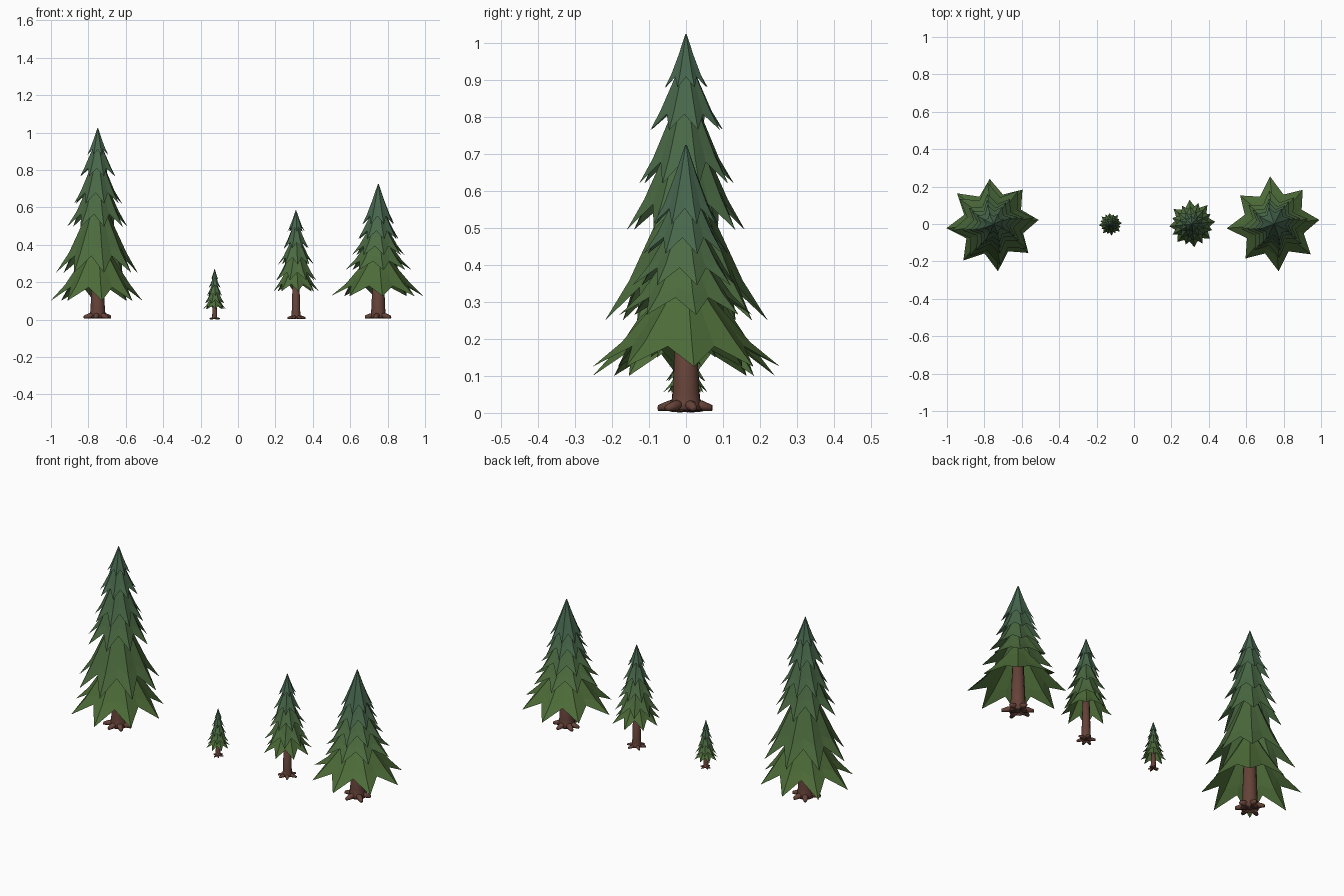
import bpy, math, random
from mathutils import Vector

if "Cube" in bpy.data.objects:
    bpy.data.objects.remove(bpy.data.objects["Cube"])

random.seed(4)


def material(name, rgb):
    m = bpy.data.materials.new(name)
    m.diffuse_color = (*rgb, 1)
    m.use_nodes = True
    m.node_tree.nodes["Principled BSDF"].inputs["Base Color"].default_value = m.diffuse_color
    return m


BARK = material("bark", (0.13, 0.055, 0.04))
LOW, HIGH = (0.075, 0.15, 0.04), (0.06, 0.13, 0.075)
GREENS = [material(f"needles_{i}", [a + (b - a) * i / 5 for a, b in zip(LOW, HIGH)])
          for i in range(6)]


def make_object(name, verts, faces, mat, smooth=False):
    me = bpy.data.meshes.new(name)
    me.from_pydata(verts, [], faces)
    me.materials.append(mat)
    for p in me.polygons:
        p.use_smooth = smooth
    ob = bpy.data.objects.new(name, me)
    bpy.context.collection.objects.link(ob)
    return ob


def bridge(rings, n):
    """Side quads joining consecutive rings of n vertices."""
    return [(k * n + i, k * n + (i + 1) % n, (k + 1) * n + (i + 1) % n, (k + 1) * n + i)
            for k in range(rings - 1) for i in range(n)]


# One drooping skirt of branches: an open star-edged cone, ridged along each point
def skirt(name, x, tip_r, tip_z, top_z, points, phase, mat):
    n = points * 2
    h = top_z - tip_z
    # (radius, height) for point ridges and for valleys, bottom to top
    ridge = [(1.0, 0.0), (0.70, 0.24), (0.36, 0.60), (0.025, 1.0)]
    valley = [(0.66, 0.20), (0.56, 0.32), (0.31, 0.62), (0.025, 1.0)]
    jitter = [random.uniform(-0.05, 0.03) for _ in range(points)]
    verts = []
    for k in range(4):
        for i in range(n):
            r, z = (valley if i % 2 else ridge)[k]
            if k == 0 and i % 2 == 0:
                r += jitter[i // 2]
            a = phase + math.tau * i / n
            verts.append((x + r * tip_r * math.cos(a), r * tip_r * math.sin(a), tip_z + z * h))
    faces = bridge(4, n) + [tuple(range(3 * n, 4 * n))]
    make_object(name, verts, faces, mat)


# Tube with elliptical sections through (centre, width, height) stations
def tube(name, stations, side, up, n, mat):
    verts = []
    for c, w, h in stations:
        for i in range(n):
            a = math.tau * i / n
            verts.append(c + side * (w * math.cos(a)) + up * (h * math.sin(a)))
    m = len(stations)
    faces = bridge(m, n) + [tuple(reversed(range(n))), tuple(range((m - 1) * n, m * n))]
    return make_object(name, verts, faces, mat, True)


def tree(label, x, tiers, points, phase, twist, trunk_r, trunk_top, root_r):
    # Trunk
    r = trunk_r
    stations = [(Vector((x, 0, z)), w, w) for z, w in
                ((0.008, r * 1.25), (r * 0.7, r * 1.1), (r * 1.6, r), (trunk_top, r * 0.6))]
    tube(label + "_trunk", stations, Vector((1, 0, 0)), Vector((0, 1, 0)), 10, BARK)
    # Roots
    for i in range(6):
        a = math.tau * i / 6 + 0.25 + random.uniform(-0.2, 0.2)
        d = Vector((math.cos(a), math.sin(a), 0))
        side = Vector((0, 0, 1)).cross(d)
        L = root_r * random.uniform(0.85, 1.0)
        base = Vector((x, 0, 0))
        st = [(base + d * L * t + Vector((0, 0, r * z)), r * w, r * h)
              for t, z, w, h in ((0.2, 0.6, 0.5, 0.45), (0.65, 0.5, 0.4, 0.38), (1, 0.36, 0.24, 0.22))]
        tube(f"{label}_root_{i + 1}", st, side, Vector((0, 0, 1)), 8, BARK)
    # Branch skirts
    for i, (tr, tz, top) in enumerate(tiers):
        g = round(5 * i / (len(tiers) - 1))
        skirt(f"{label}_branches_{i + 1}", x, tr, tz, top, points, phase + twist * i, GREENS[g])


tree("tall_tree", -0.75,
     [(0.25, 0.10, 0.46), (0.222, 0.25, 0.70), (0.165, 0.495, 0.84),
      (0.132, 0.62, 0.91), (0.105, 0.765, 0.98), (0.062, 0.88, 1.025)],
     8, 0.09, 0.06, 0.038, 0.60, 0.082)
tree("sapling", -0.125,
     [(0.062, 0.055, 0.15), (0.056, 0.085, 0.19), (0.044, 0.125, 0.22),
      (0.033, 0.17, 0.25), (0.021, 0.213, 0.272)],
     8, 0.1, math.pi / 8, 0.013, 0.15, 0.030)
tree("young_tree", 0.31,
     [(0.128, 0.15, 0.35), (0.115, 0.21, 0.42), (0.095, 0.295, 0.48),
      (0.072, 0.38, 0.54), (0.047, 0.47, 0.585)],
     8, 0.1, math.pi / 8, 0.023, 0.35, 0.052)
tree("broad_tree", 0.75,
     [(0.25, 0.125, 0.40), (0.178, 0.265, 0.50), (0.145, 0.345, 0.58),
      (0.118, 0.43, 0.65), (0.092, 0.51, 0.725)],
     8, 0.09, 0.06, 0.037, 0.42, 0.082)
